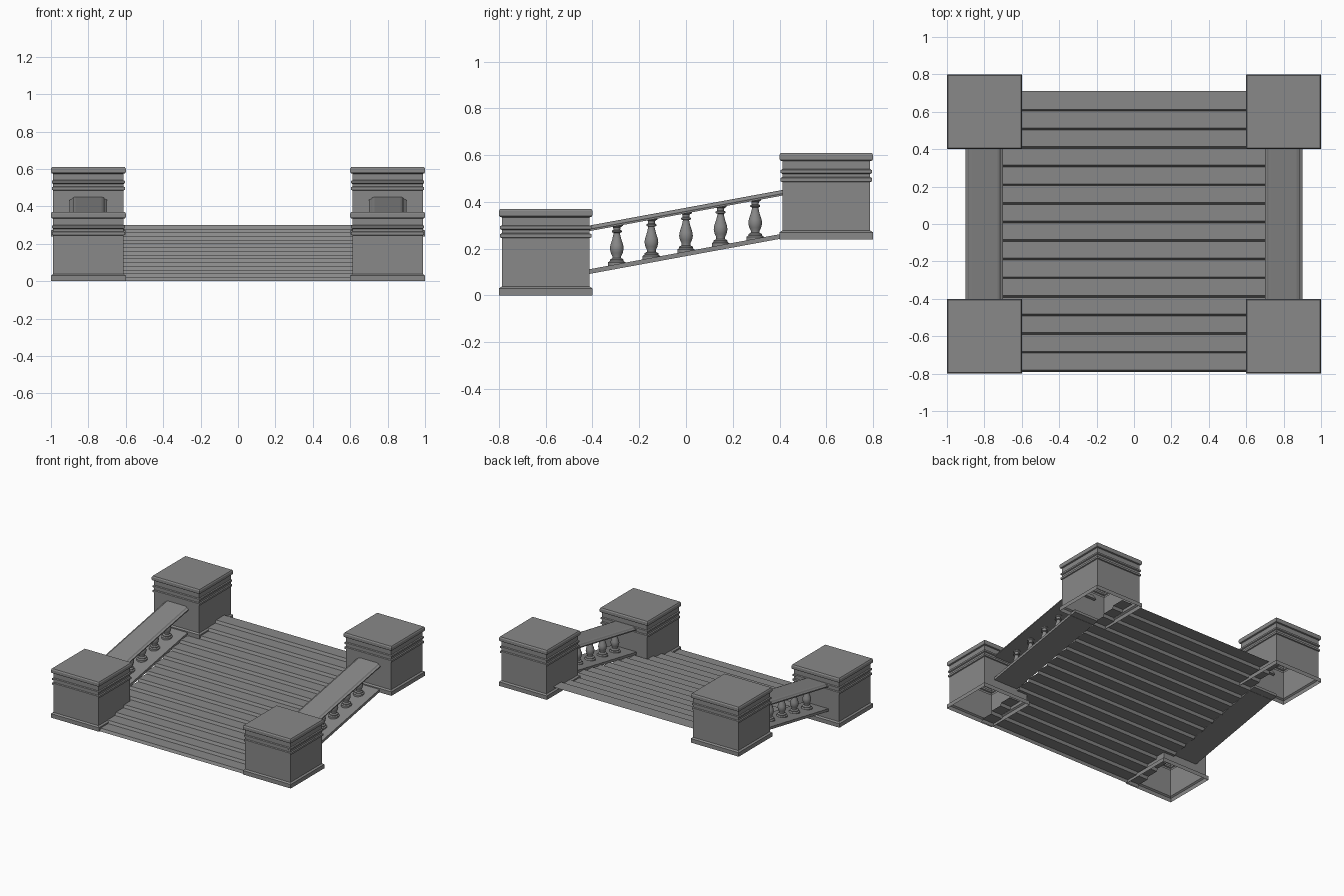
import bpy
import bmesh
from math import pi, sin, cos, sqrt, radians

if "Cube" in bpy.data.objects:
    bpy.data.objects.remove(bpy.data.objects["Cube"], do_unlink=True)

stone = bpy.data.materials.new("grey stone")
stone.use_nodes = True
GREY = (0.25, 0.25, 0.25, 1)
stone.diffuse_color = GREY
stone.node_tree.nodes["Principled BSDF"].inputs["Base Color"].default_value = GREY

SLOPE = 0.184  # rise of the railings per unit of depth


def finish(name, bm, location=(0, 0, 0), smooth=False):
    mesh = bpy.data.meshes.new(name)
    bm.to_mesh(mesh)
    bm.free()
    mesh.materials.append(stone)
    obj = bpy.data.objects.new(name, mesh)
    obj.location = location
    bpy.context.collection.objects.link(obj)
    if smooth:
        bpy.ops.object.select_all(action='DESELECT')
        obj.select_set(True)
        bpy.context.view_layer.objects.active = obj
        bpy.ops.object.shade_smooth_by_angle(angle=radians(40))
    return obj


def stack_rings(name, profile, sides, location, cap_top=True, smooth=False):
    """Sweep a (half width, height) profile round z; open at the bottom."""
    bm = bmesh.new()
    scale = sqrt(2) if sides == 4 else 1
    rings = [[bm.verts.new((r * scale * cos(2 * pi * (i + 0.5) / sides),
                            r * scale * sin(2 * pi * (i + 0.5) / sides), z))
              for i in range(sides)] for r, z in profile]
    for low, high in zip(rings, rings[1:]):
        for i in range(sides):
            j = (i + 1) % sides
            bm.faces.new((low[i], low[j], high[j], high[i]))
    if cap_top:
        bm.faces.new(rings[-1])
    return finish(name, bm, location, smooth)


def sloped_rail(name, section, x, y0, y1, z):
    """Extrude an (x, z) cross-section along y, rising with the stairs."""
    bm = bmesh.new()
    ends = [[bm.verts.new((x + px, y, z + pz + SLOPE * y)) for px, pz in section]
            for y in (y0, y1)]
    n = len(section)
    for i in range(n):
        j = (i + 1) % n
        bm.faces.new((ends[0][i], ends[0][j], ends[1][j], ends[1][i]))
    for end in ends:
        bm.faces.new(end)
    bmesh.ops.recalc_face_normals(bm, faces=bm.faces)
    return finish(name, bm)


# Stairs: one open folded sheet with slightly leaning risers
STEPS, DEPTH, RISE, LEAN, HALF = 15, 0.0995, 0.02, 0.01, 0.7
bm = bmesh.new()
path = []
for s in range(STEPS):
    y = -0.79 + s * DEPTH
    path += [(y, s * RISE), (y + LEAN, (s + 1) * RISE)]
path.append((0.71, STEPS * RISE))
edges = [(bm.verts.new((-HALF, y, z)), bm.verts.new((HALF, y, z))) for y, z in path]
for a, b in zip(edges, edges[1:]):
    bm.faces.new((a[0], a[1], b[1], b[0]))
finish("stairs", bm)

# Moulded square pedestal, hollow underneath
PEDESTAL = [
    (0.2, 0), (0.2, 0.03), (0.188, 0.038),
    (0.188, 0.245), (0.195, 0.248), (0.195, 0.262), (0.188, 0.266),
    (0.188, 0.28), (0.195, 0.284), (0.195, 0.296), (0.188, 0.3),
    (0.188, 0.334), (0.197, 0.337), (0.2, 0.343), (0.2, 0.361), (0.195, 0.37),
]
# Turned baluster
BALUSTER = [
    (0.038, -0.01), (0.038, 0.008), (0.03, 0.014), (0.03, 0.02), (0.019, 0.026),
    (0.019, 0.034), (0.026, 0.048), (0.03, 0.066), (0.028, 0.082), (0.02, 0.106),
    (0.014, 0.13), (0.014, 0.134), (0.022, 0.137), (0.022, 0.143), (0.015, 0.147),
    (0.016, 0.158), (0.026, 0.164), (0.026, 0.18),
]
HANDRAIL = [(-0.1, -0.024), (0.1, -0.024), (0.1, -0.016), (0.088, -0.012),
            (0.082, -0.004), (0.07, 0), (-0.07, 0), (-0.082, -0.004),
            (-0.088, -0.012), (-0.1, -0.016)]
PLANK = [(-0.1, -0.02), (0.1, -0.02), (0.1, 0), (-0.1, 0)]

for side, sign in (("left", 1), ("right", -1)):
    x = 0.8 * sign
    stack_rings(f"front_pedestal_{side}", PEDESTAL, 4, (x, -0.6, 0))
    stack_rings(f"back_pedestal_{side}", PEDESTAL, 4, (x, 0.6, 0.24))
    sloped_rail(f"handrail_{side}", HANDRAIL, x, -0.42, 0.43, 0.375)
    sloped_rail(f"bottom_rail_{side}", PLANK, x, -0.42, 0.445, 0.188)
    for k in range(5):
        y = (k - 2) * 0.148
        stack_rings(f"baluster_{side}_{k + 1}", BALUSTER, 16,
                    (x, y, 0.188 + SLOPE * y), cap_top=False, smooth=True)
